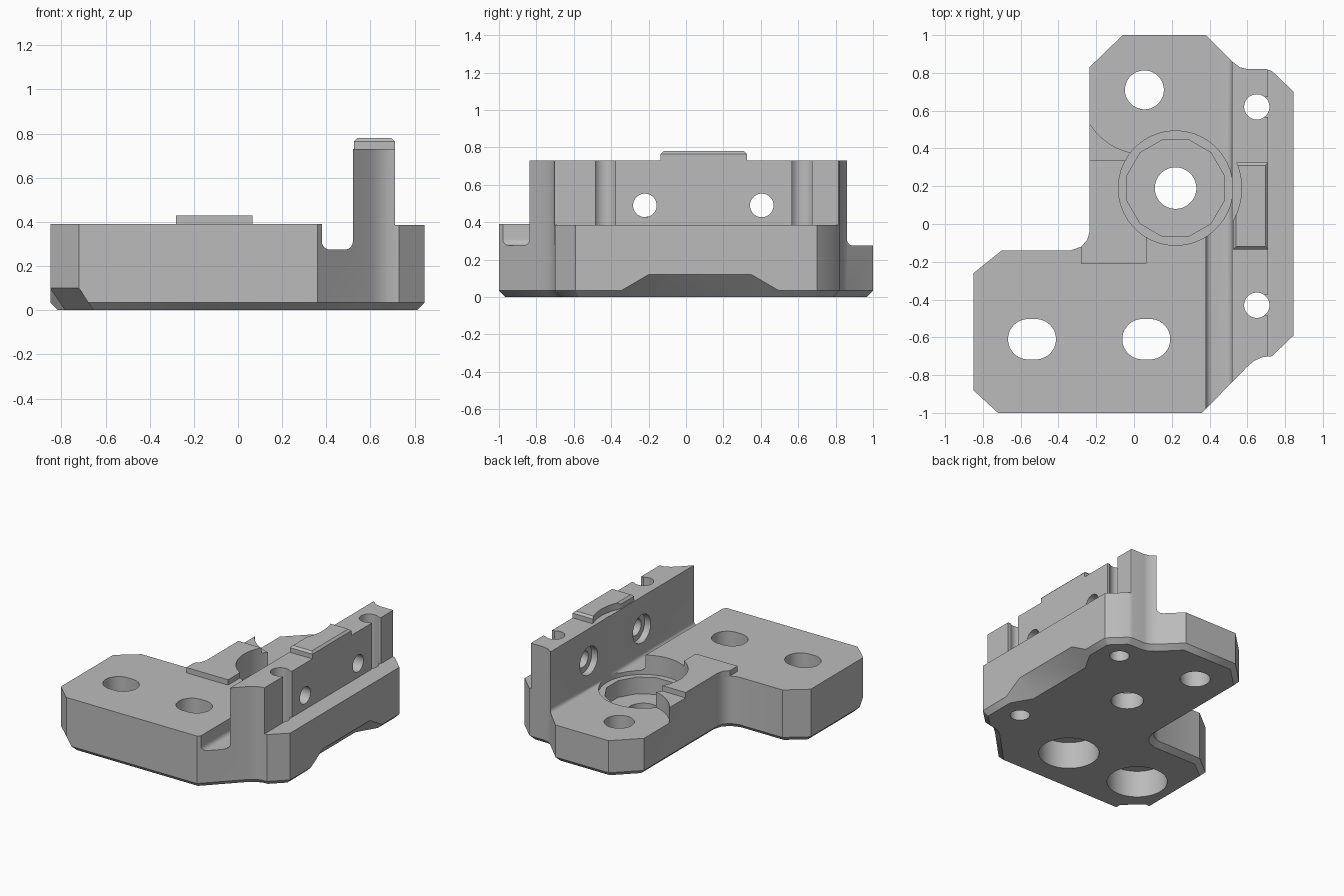
import bpy, bmesh, math
from mathutils import Vector

old = bpy.data.objects.get("Cube")
if old:
    bpy.data.objects.remove(old, do_unlink=True)

grey = bpy.data.materials.new("plain grey")
grey.use_nodes = True
GREY = (0.5, 0.5, 0.5, 1)
grey.diffuse_color = GREY
grey.node_tree.nodes["Principled BSDF"].inputs["Base Color"].default_value = GREY


def finish(name, bm):
    bmesh.ops.recalc_face_normals(bm, faces=bm.faces)
    mesh = bpy.data.meshes.new(name)
    bm.to_mesh(mesh)
    bm.free()
    mesh.materials.append(grey)
    ob = bpy.data.objects.new(name, mesh)
    bpy.context.collection.objects.link(ob)
    return ob


def inset(points, d):
    """Move every edge of a counter-clockwise outline inward by d."""
    out = []
    for i, p in enumerate(points):
        a = (p - points[i - 1]).normalized()
        b = (points[(i + 1) % len(points)] - p).normalized()
        na, nb = Vector((-a.y, a.x)), Vector((-b.y, b.x))
        out.append(p + (na + nb) * d / (1 + na.dot(nb)))
    return out


def loft(name, outline, levels):
    """Stack of (height, inset) copies of an outline, joined and capped."""
    pts = [Vector(p) for p in outline]
    bm = bmesh.new()
    rings = [[bm.verts.new((p.x, p.y, z)) for p in inset(pts, d)] for z, d in levels]
    n = len(pts)
    for low, high in zip(rings, rings[1:]):
        for i in range(n):
            j = (i + 1) % n
            bm.faces.new((low[i], low[j], high[j], high[i]))
    bm.faces.new(rings[0][::-1])
    bm.faces.new(rings[-1])
    return finish(name, bm)


def rect(x0, x1, y0, y1):
    return [(x0, y0), (x1, y0), (x1, y1), (x0, y1)]


def box(x0, x1, y0, y1, z0, z1):
    return loft("box_cutter", rect(x0, x1, y0, y1), [(z0, 0), (z1, 0)])


def slot(x, y, r, z0, z1, half=0, sides=48):
    """Upright cylinder, or a long hole when half is above zero."""
    pts = []
    for i in range(sides):
        t = math.tau * (i + 0.5) / sides
        c = math.cos(t)
        pts.append((x + r * c + math.copysign(half, c), y + r * math.sin(t)))
    return loft("hole_cutter", pts, [(z0, 0), (z1, 0)])


def cross_hole(x0, x1, y, z, r):
    """Cylinder lying along x."""
    ob = slot(0, 0, r, x0, x1)
    for v in ob.data.vertices:
        a, b, c = v.co
        v.co = (c, y + a, z + b)
    return ob


def wedge(p, q, size, ramp):
    """Large 45 degree bottom chamfer along edge p-q, with ramped ends."""
    p, q = Vector((*p, 0)), Vector((*q, 0))
    along = (q - p).normalized()
    slide = Vector((-along.y, along.x, -1))
    bm = bmesh.new()
    for end, sign in ((p, -1), (q, 1)):
        for z, extra in ((size, 0), (-0.02, ramp)):
            for s in (-0.1, 0.3):
                bm.verts.new(end + along * sign * extra + Vector((0, 0, z)) + slide * s)
    bmesh.ops.convex_hull(bm, input=bm.verts)
    return finish("chamfer_cutter", bm)


def groove(x0, x1, z, r):
    """Long channel with rounded lower corners."""
    prof = [(x1, 1.0), (x0, 1.0)]
    for cx, start in ((x0 + r, 180), (x1 - r, 270)):
        for k in range(7):
            t = math.radians(start + 15 * k)
            prof.append((cx + r * math.cos(t), z + r + r * math.sin(t)))
    ob = loft("groove_cutter", prof, [(-1.2, 0), (1.2, 0)])
    for v in ob.data.vertices:
        a, b, c = v.co
        v.co = (a, c, b)
    bm = bmesh.new()
    bm.from_mesh(ob.data)
    bmesh.ops.recalc_face_normals(bm, faces=bm.faces)
    bm.to_mesh(ob.data)
    bm.free()
    return ob


def cut(target, *cutters):
    bpy.context.view_layer.objects.active = target
    for c in cutters:
        mod = target.modifiers.new("cut", "BOOLEAN")
        mod.operation, mod.solver, mod.object = "DIFFERENCE", "EXACT", c
        bpy.ops.object.modifier_apply(modifier=mod.name)
        bpy.data.objects.remove(c, do_unlink=True)


# Bracket body: full-height outline with a small bottom chamfer
outline = [(-0.72, -1), (0.36, -1), (0.6, -0.755), (0.635, -0.725), (0.68, -0.705),
           (0.73, -0.7), (0.845, -0.59), (0.845, 0.7), (0.73, 0.81), (0.7, 0.82),
           (0.6, 0.82), (0.56, 0.83), (0.52, 0.86), (0.38, 1), (-0.06, 1),
           (-0.235, 0.83), (-0.235, -0.04), (-0.248, -0.085), (-0.28, -0.12),
           (-0.335, -0.14), (-0.7, -0.14), (-0.85, -0.26), (-0.85, -0.88)]
body = loft("bracket_body", outline, [(0, 0.035), (0.035, 0), (0.73, 0)])

# Lower the deck and the outer shelf so the wall stands between them
cut(body, box(-2, 0.45, -2, 2, 0.39, 1), box(0.71, 2, -2, 2, 0.385, 1),
    groove(0.38, 0.52, 0.275, 0.035))

# Low rear deck, rounded around its bolt
cut(body, slot(0.055, 0.71, 0.34, 0.275, 1), box(0, 0.45, 0.4, 2, 0.275, 1),
    box(-0.5, 0.1, 0.71, 2, 0.275, 1))

# Round stepped seat
HUB = (0.22, 0.19)
cut(body, slot(*HUB, 0.303, 0.245, 1), slot(*HUB, 0.265, 0.12, 1, sides=12),
    slot(*HUB, 0.11, -1, 1))

# Deck bolt holes, with wide recesses underneath the long ones
cut(body, slot(0.055, 0.71, 0.103, -1, 1))
for x in (-0.54, 0.065):
    cut(body, slot(x, -0.61, 0.107, -1, 1, half=0.02), slot(x, -0.61, 0.205, -1, 0.2))

# Upright bolt channels in the wall
for y in (-0.43, 0.62):
    cut(body, slot(0.65, y, 0.067, -1, 1), box(0.65, 0.8, y - 0.053, y + 0.053, 0.385, 1))

# Cross holes with recesses on the inner face
for y in (-0.22, 0.405):
    cut(body, cross_hole(0.4, 1, y, 0.49, 0.063), cross_hole(0.4, 0.57, y, 0.49, 0.105))

# Large bottom chamfers on the outer side and the front corner
cut(body, wedge((0.845, -0.2), (0.845, 0.35), 0.12, 0.24),
    wedge((-0.85, -0.88), (-0.72, -1), 0.1, 0.1))

# Thin raised plate on the deck
plate = loft("raised_plate", [(-0.28, -0.21), (0.065, -0.21), (0.065, 0.34), (-0.235, 0.34),
                              (-0.235, -0.04), (-0.248, -0.085), (-0.28, -0.12)],
             [(0.385, 0), (0.43, 0)])
cut(plate, slot(*HUB, 0.303, 0, 1))

# Chamfered pad on top of the wall, scooped on the inner side
pad = loft("wall_pad", rect(0.525, 0.71, -0.135, 0.325), [(0.725, 0), (0.765, 0), (0.78, 0.015)])
cut(pad, slot(*HUB, 0.35, 0, 1))

for ob in (body, plate, pad):
    bpy.ops.object.select_all(action="DESELECT")
    ob.select_set(True)
    bpy.context.view_layer.objects.active = ob
    bpy.ops.object.shade_smooth_by_angle(angle=math.radians(32))
